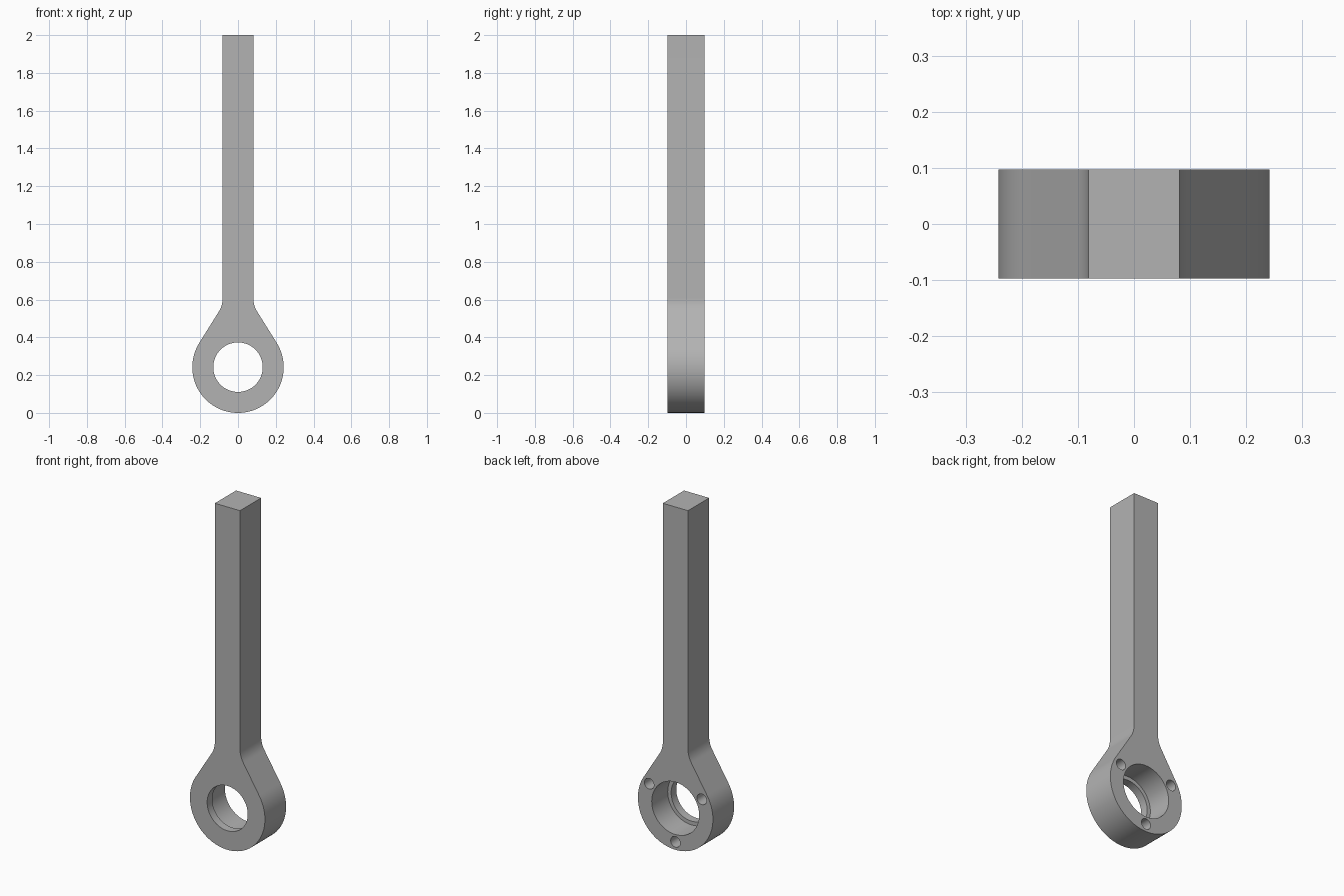
import bpy, bmesh
from math import sin, cos, tan, pi, radians
from mathutils import Matrix, Vector

if "Cube" in bpy.data.objects:
    bpy.data.objects.remove(bpy.data.objects["Cube"], do_unlink=True)

HALF_Y = 0.0975      # half thickness
HALF_BAR = 0.081     # half width of the shank
RING = 0.242         # eye radius, also the height of its centre
TOP = 2.0
SLOPE = radians(32)  # where the flanks leave the eye
FILLET = 0.14        # radius between flank and shank

steel = bpy.data.materials.new("grey steel")
steel.use_nodes = True
grey = (0.45, 0.45, 0.45, 1)
steel.diffuse_color = grey
steel.node_tree.nodes["Principled BSDF"].inputs["Base Color"].default_value = grey


def make_object(name, bm):
    bmesh.ops.recalc_face_normals(bm, faces=bm.faces)
    mesh = bpy.data.meshes.new(name)
    bm.to_mesh(mesh)
    bm.free()
    mesh.materials.append(steel)
    obj = bpy.data.objects.new(name, mesh)
    bpy.context.collection.objects.link(obj)
    return obj


def bore(name, radius, y0, y1, x=0.0, z=RING, sides=64):
    """Cylinder along y, used as a cutter."""
    bm = bmesh.new()
    place = Matrix.Translation((x, (y0 + y1) / 2, z)) @ Matrix.Rotation(pi / 2, 4, "X")
    bmesh.ops.create_cone(bm, cap_ends=True, segments=sides, radius1=radius,
                          radius2=radius, depth=y1 - y0, matrix=place)
    obj = make_object(name, bm)
    obj.hide_render = True
    return obj


# Half outline: eye arc, tangent flank, fillet, shank
half = []
for i in range(41):
    a = -pi / 2 + (pi / 2 + SLOPE) * i / 40
    half.append((RING * cos(a), RING + RING * sin(a)))
corner_z = half[-1][1] + (half[-1][0] - HALF_BAR) / tan(SLOPE)
centre_z = corner_z + FILLET * tan(SLOPE / 2)
for i in range(11):
    a = SLOPE * (1 - i / 10)
    half.append((HALF_BAR + FILLET - FILLET * cos(a), centre_z - FILLET * sin(a)))
half.append((HALF_BAR, TOP))
outline = half + [(-x, z) for x, z in reversed(half[1:])]

# Rod body: outline extruded through its thickness
bm = bmesh.new()
face = bm.faces.new([bm.verts.new((x, -HALF_Y, z)) for x, z in outline])
extruded = bmesh.ops.extrude_face_region(bm, geom=[face])["geom"]
bmesh.ops.translate(bm, vec=Vector((0, 2 * HALF_Y, 0)),
                    verts=[v for v in extruded if isinstance(v, bmesh.types.BMVert)])
rod = make_object("eye_rod", bm)

# Through hole, bearing pocket from the back, three blind screw holes
cutters = [bore("through_hole", 0.131, -0.2, 0.2),
           bore("bearing_pocket", 0.153, -0.05, 0.2)]
for i in range(3):
    a = -pi / 2 + i * 2 * pi / 3
    cutters.append(bore("screw_hole", 0.031, -0.02, 0.2,
                        0.196 * cos(a), RING + 0.196 * sin(a), 32))

bpy.ops.object.select_all(action="DESELECT")
bpy.context.view_layer.objects.active = rod
rod.select_set(True)
for cutter in cutters:
    mod = rod.modifiers.new(cutter.name, "BOOLEAN")
    mod.operation = "DIFFERENCE"
    mod.solver = "EXACT"
    mod.object = cutter
    bpy.ops.object.modifier_apply(modifier=mod.name)
    bpy.data.objects.remove(cutter, do_unlink=True)

bpy.ops.object.shade_smooth_by_angle(angle=radians(30))
